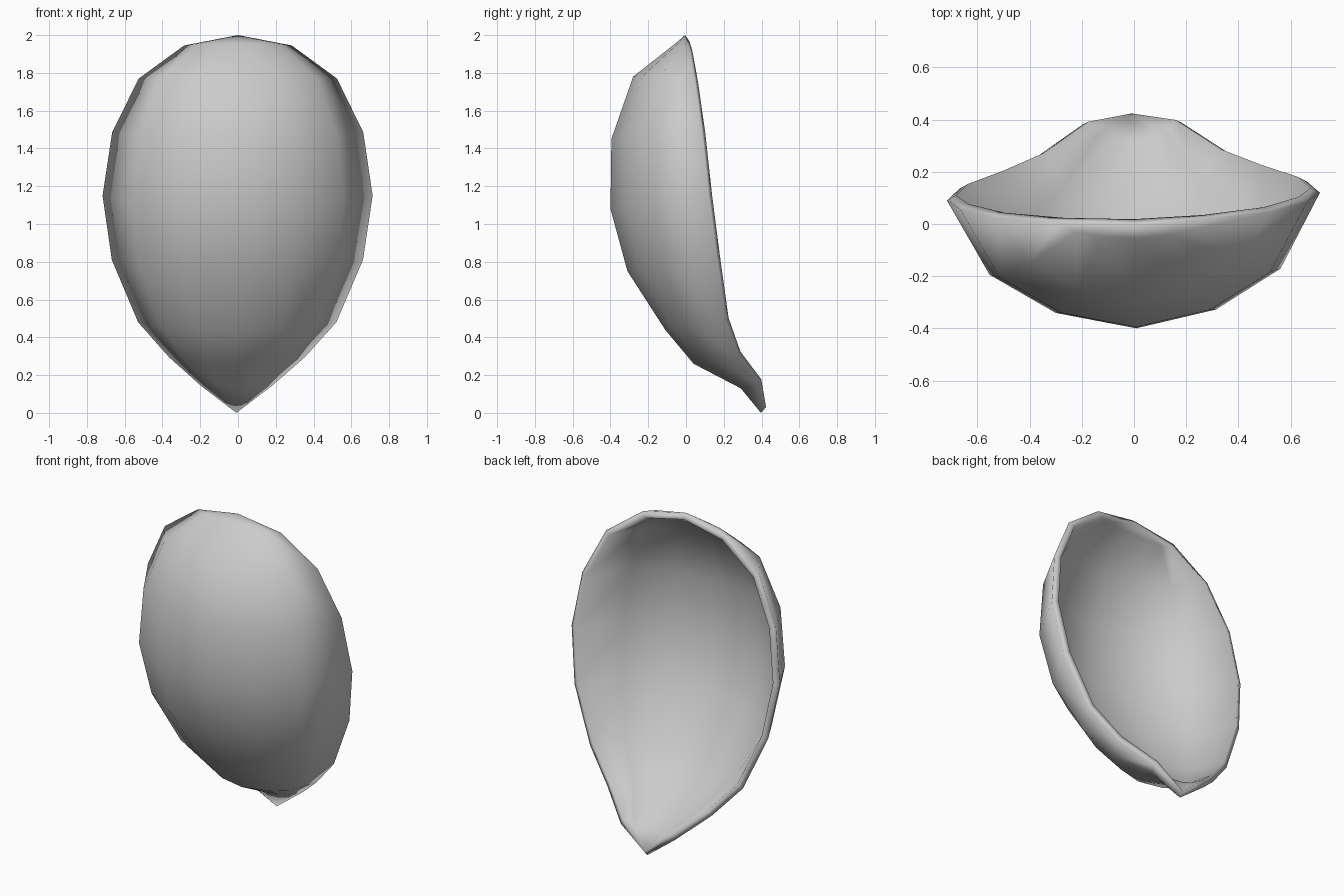
import bpy, bmesh
from math import radians
from mathutils import Vector, Matrix

if "Cube" in bpy.data.objects:
    bpy.data.objects.remove(bpy.data.objects["Cube"])

# Each row: rim half-width, rim y, rim z, centre y, centre z
rows = [
    (0.285, 0.015, 1.945, -0.055, 1.957),
    (0.525, 0.035, 1.77, -0.28, 1.78),
    (0.665, 0.07, 1.485, -0.395, 1.45),
    (0.715, 0.105, 1.15, -0.40, 1.08),
    (0.665, 0.15, 0.81, -0.31, 0.75),
    (0.525, 0.20, 0.48, -0.11, 0.44),
    (0.36, 0.27, 0.295, 0.04, 0.26),
    (0.19, 0.385, 0.145, 0.29, 0.13),
]
# Cross-section: x fraction, depth fraction
section = [(-1, 0), (-0.78, 0.57), (-0.43, 0.87), (0, 1),
           (0.43, 0.87), (0.78, 0.57), (1, 0)]

# Cupped petal surface
bm = bmesh.new()
top = bm.verts.new((0, -0.005, 2.0))
tip = bm.verts.new((0, 0.397, 0.0))
grid = []
for w, ry, rz, cy, cz in rows:
    rim, mid = Vector((0, ry, rz)), Vector((0, cy, cz))
    grid.append([bm.verts.new(rim.lerp(mid, d) + Vector((w * f, 0, 0)))
                 for f, d in section])
for j in range(len(section) - 1):
    bm.faces.new((top, grid[0][j], grid[0][j + 1]))
    for a, b in zip(grid, grid[1:]):
        bm.faces.new((a[j], b[j], b[j + 1], a[j + 1]))
    bm.faces.new((grid[-1][j], tip, grid[-1][j + 1]))

# Slight turn about the upright axis
bm.transform(Matrix.Rotation(radians(1.2), 4, 'Z'))
for f in bm.faces:
    f.smooth = True
mesh = bpy.data.meshes.new("petal")
bm.to_mesh(mesh)
bm.free()
petal = bpy.data.objects.new("petal", mesh)
bpy.context.collection.objects.link(petal)

# Shell thickness, grown inward
shell = petal.modifiers.new("thickness", 'SOLIDIFY')
shell.thickness = 0.04
shell.offset = -1
